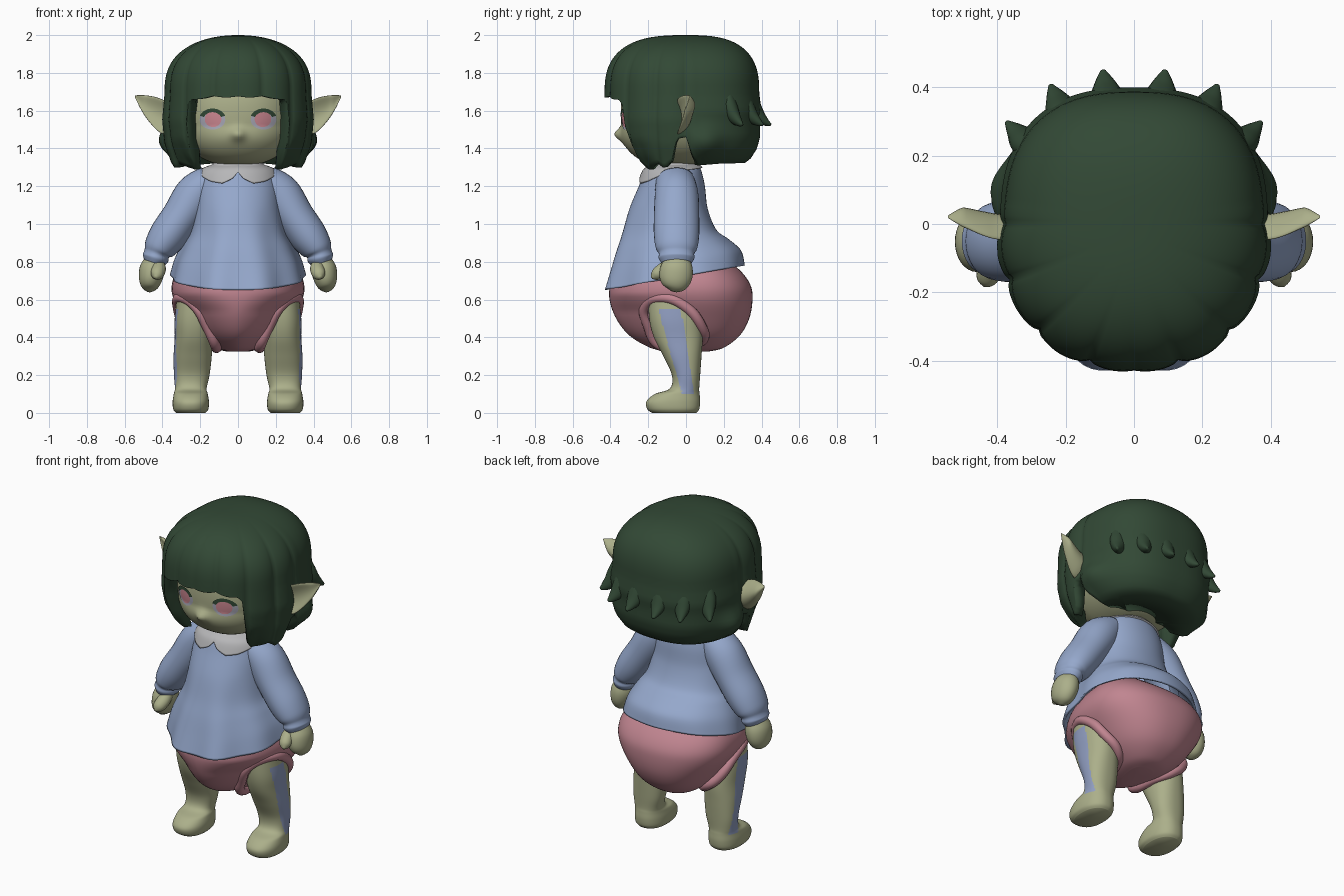
import bpy, bmesh, math
from mathutils import Vector

if "Cube" in bpy.data.objects:
    bpy.data.objects.remove(bpy.data.objects["Cube"])

def material(name, *rgb):
    m = bpy.data.materials.new(name)
    m.diffuse_color = (*rgb, 1)
    m.use_nodes = True
    m.node_tree.nodes["Principled BSDF"].inputs["Base Color"].default_value = m.diffuse_color
    return m

SKIN = material("sage skin", 0.41, 0.43, 0.255)
HAIR = material("dark green hair", 0.032, 0.066, 0.036)
BLUE = material("blue cloth", 0.30, 0.39, 0.60)
PINK = material("pink cloth", 0.53, 0.235, 0.28)
WHITE = material("collar grey", 0.47, 0.47, 0.48)
STRIPE = material("leg stripe blue", 0.28, 0.34, 0.53)
EYE = material("eye lavender", 0.40, 0.40, 0.48)
IRIS = material("iris pink", 0.62, 0.25, 0.29)

def grid(name, rings, mats, cap=(True, True), closed=True, rule=None):
    """Skin a list of equal rings into one smooth mesh."""
    bm = bmesh.new()
    vs = [[bm.verts.new(p) for p in r] for r in rings]
    n = len(rings[0])
    for a, b in zip(vs, vs[1:]):
        for i in range(n if closed else n - 1):
            j = (i + 1) % n
            bm.faces.new((a[i], a[j], b[j], b[i]))
    for end, on in zip((vs[0], vs[-1]), cap):
        if on and closed:
            c = bm.verts.new(sum((v.co for v in end), Vector()) / n)
            for i in range(n):
                bm.faces.new((end[i], end[(i + 1) % n], c))
    bmesh.ops.recalc_face_normals(bm, faces=bm.faces)
    if not closed and sum(f.normal.y for f in bm.faces) > 0:
        bmesh.ops.reverse_faces(bm, faces=bm.faces)
    for f in bm.faces:
        f.smooth = True
        if rule:
            f.material_index = rule(f.calc_center_median())
    me = bpy.data.meshes.new(name)
    bm.to_mesh(me)
    bm.free()
    for m in mats:
        me.materials.append(m)
    bpy.context.collection.objects.link(bpy.data.objects.new(name, me))

def pair(name, rings, mats, **kw):
    for side, s in (("left", 1), ("right", -1)):
        grid(side + "_" + name, [[(s * p[0], p[1], p[2]) for p in r] for r in rings], mats, **kw)

def interp(table, v):
    """Piecewise linear lookup in (key, value) rows sorted by key."""
    if v <= table[0][0]:
        return table[0][1]
    for (a, x), (b, y) in zip(table, table[1:]):
        if v <= b:
            return x + (y - x) * (v - a) / (b - a)
    return table[-1][1]

def spline(rows, n):
    """Catmull-Rom resampling of section rows, n steps each."""
    out = []
    for i in range(len(rows) - 1):
        quad = list(zip(rows[max(i - 1, 0)], rows[i], rows[i + 1], rows[min(i + 2, len(rows) - 1)]))
        for t in (k / n for k in range(n)):
            out.append(tuple(b + 0.5 * t * (c - a + t * (2 * a - 5 * b + 4 * c - d + t * (3 * (b - c) + d - a)))
                             for a, b, c, d in quad))
    return out + [tuple(rows[-1])]

def power(v, e):
    return math.copysign(abs(v) ** e, v)

def ramp(v, a, b):
    return min(1, max(0, (v - a) / (b - a)))

def oval(z, cx, rx, yf, yb, yc, p=2.2, n=64, pf=None):
    """Egg-shaped ring: widest at yc, from yf (front) to yb (back); pf squares the front half."""
    pts = []
    for i in range(n):
        a = math.tau * i / n
        e = 2 / (pf if pf and math.cos(a) > 0 else p)
        c = power(math.cos(a), e)
        pts.append((cx + rx * power(math.sin(a), e), yc - c * (yc - yf if c > 0 else yb - yc), z))
    return pts

def tube(rows, n=32):
    """Rings square to a path; rows are x, y, z, radius in xz, radius in y."""
    rings = []
    for i, (x, y, z, r1, r2) in enumerate(rows):
        t = Vector(rows[min(i + 1, len(rows) - 1)][:3]) - Vector(rows[max(i - 1, 0)][:3])
        u = t.cross(Vector((0, 1, 0))).normalized()
        w = u.cross(t).normalized()
        rings.append([Vector((x, y, z)) + u * r1 * math.cos(math.tau * k / n) + w * r2 * math.sin(math.tau * k / n)
                      for k in range(n)])
    return rings

# Head with muzzle and button nose raised from the face, and neck
HX, HY, HZ, HC, HP = 0.325, 0.345, 0.295, 1.60, 2.25

def bump(x, z):
    return (0.032 * math.exp(-(x / 0.036) ** 2 - ((z - 1.475) / 0.032) ** 2) + 0.06 * ramp(z, 1.52, 1.33)
            + 0.012 * math.exp(-(x / 0.16) ** 2 - ((z - 1.46) / 0.06) ** 2))

rings = []
for i in range(1, 70):
    a = math.pi * i / 70
    s, z = math.sin(a) ** (2 / HP), HC + HZ * power(math.cos(a), 2 / HP)
    rings.append([(x, y - bump(x, z) * ramp(y, 0.1, -0.1), z)
                  for x, y, _ in oval(z, 0, HX * s, -HY * s, 0.25 * s, 0, HP, 160)])
grid("head", rings, [SKIN])
grid("neck", [oval(z, 0, 0.12, -0.17, 0.06, -0.05) for z in (1.2, 1.3, 1.4)], [SKIN])

# Eyes: thin plates that follow the face
def eye_plate(name, mat, cx, cz, rx, rz, a0, a1, r0, r1, lift):
    rings = []
    for k in range(6):
        r = r0 + (r1 - r0) * k / 5
        row = []
        for i in range(33):
            a = math.radians(a0 + (a1 - a0) * i / 32)
            x, z = cx + rx * r * math.cos(a), cz + rz * r * math.sin(a)
            d = 1 - abs(x / HX) ** HP - abs((z - HC) / HZ) ** HP
            row.append((x, -HY * max(d, 0) ** (1 / HP) - bump(x, z) - lift, z))
        rings.append(row)
    pair(name, rings, [mat], closed=False)

eye_plate("eye_white", EYE, 0.135, 1.553, 0.068, 0.053, 0, 360, 0.01, 1, 0.003)
eye_plate("iris", IRIS, 0.132, 1.555, 0.044, 0.042, 0, 360, 0.01, 1, 0.005)
eye_plate("eyelash", HAIR, 0.135, 1.553, 0.066, 0.054, 20, 160, 0.72, 1.08, 0.007)

# Pointed ears with a dished front: x, middle z, half height, y
rows = spline([(0.32, 1.555, 0.07, -0.02), (0.39, 1.565, 0.09, -0.02), (0.44, 1.59, 0.083, -0.01),
               (0.50, 1.632, 0.05, 0.01), (0.545, 1.675, 0.006, 0.02)], 6)
pair("ear", [[(x, y + 0.026 * min(1, h / 0.05) * math.sin(a) - 0.5 * h * (math.cos(a) ** 2 - 0.5),
               z + h * math.cos(a)) for a in (math.tau * k / 32 for k in range(32))]
             for x, z, h, y in rows], [SKIN])

# Hair: one thick shell whose lower rim follows bangs, side locks and back
RIM = [(0, 1.685), (34, 1.67), (38, 1.63), (41, 1.46), (44, 1.33), (49, 1.285), (64, 1.32), (71, 1.295), (78, 1.33),
       (83, 1.45), (90, 1.46), (95, 1.36), (102, 1.31), (125, 1.32), (180, 1.325)]
FRONT = [(1.28, 0.70), (1.36, 0.86), (1.45, 0.97), (1.55, 1.01), (1.69, 1.0)]
SIDE = [(1.28, 0.88), (1.42, 0.99), (1.55, 1.03), (1.69, 1.0)]
BACK = [(1.31, 0.76), (1.345, 0.88), (1.40, 0.97), (1.46, 1.01), (1.54, 1.01), (1.60, 1.03), (1.69, 1.0)]

def hair_point(phi, z, sx, sy):
    a, d = math.radians(phi), abs(phi)
    b, p = (0.42, 2.3) if d < 90 else (0.388, 2.5)
    r = (abs(math.sin(a) / 0.38) ** p + abs(math.cos(a) / b) ** p) ** (-1 / p)
    front = ramp(d, 100, 85)
    strand = abs(math.sin(math.radians(d * 7.5 + 45)))
    r += sy * sy * front * (0.018 * strand ** 0.6 - 0.006)
    return (r * sx * math.sin(a), -r * sy * math.cos(a), z)

def hair_scale(d, z):
    j, k = ramp(d, 52, 70), ramp(d, 88, 103)
    s = (interp(FRONT, z) * (1 - j) + interp(SIDE, z) * j) * (1 - k) + interp(BACK, z) * k
    return s + 0.12 * math.exp(-((d - 104) / 13) ** 2 - ((z - 1.43) / 0.08) ** 2)

angles = [-180 + 2 * i for i in range(180)]
rings = []
for i in range(1, 22):
    t = math.pi / 2 * i / 21
    rings.append([hair_point(p, 1.69 + 0.31 * math.cos(t) ** 0.74, math.sin(t) ** 0.93, math.sin(t) ** 0.7)
                  for p in angles])
rim = [interp(RIM, abs(p)) - (0.012 * abs(math.sin(math.radians(abs(p) * 7.5 + 45))) if abs(p) < 36 else 0)
       for p in angles]
for i in range(1, 17):
    row = []
    for p, zb in zip(angles, rim):
        z = 1.69 + (zb - 1.69) * i / 16
        s = hair_scale(abs(p), z)
        row.append(hair_point(p, z, s, s))
    rings.append(row)
row = []
for p, z in zip(angles, rim):
    s = hair_scale(abs(p), z) * (0.87 - 0.5 * ramp(abs(p), 95, 125))
    row.append(hair_point(p, z + 0.003, s, s))
rings.append(row)
rings.append([hair_point(p, 1.72, 0.76, 0.78 - 0.4 * ramp(abs(p), 95, 125)) for p in angles])
grid("hair", rings, [HAIR], cap=(True, False))

# Flicked tips around the back of the hair
for x, y in ((0.08, 0.382), (0.215, 0.345), (0.325, 0.25)):
    d = Vector((x * 0.75, y, 0)).normalized()
    rows = [(x + d.x * o, y + d.y * o, z, r, r * 0.8)
            for o, z, r in ((-0.05, 1.71, 0.035), (-0.03, 1.63, 0.052), (0.0, 1.575, 0.046),
                            (0.04, 1.54, 0.026), (0.068, 1.525, 0.008))]
    pair("hair_tip", tube(spline(rows, 5), 16), [HAIR])

# Dress body: z, half width, front, back, lift of the ring at the back
DRESS = [(1.315, 0.12, -0.17, 0.06, 0), (1.285, 0.185, -0.215, 0.08, 0), (1.20, 0.215, -0.25, 0.10, 0),
         (1.08, 0.23, -0.30, 0.115, 0), (0.95, 0.255, -0.34, 0.16, 0.02), (0.85, 0.295, -0.375, 0.225, 0.07),
         (0.75, 0.335, -0.405, 0.29, 0.11), (0.65, 0.36, -0.435, 0.31, 0.13)]
rings = []
rows = spline(DRESS, 6)
for z, rx, yf, yb, lift in rows + [(0.655, 0.345, -0.415, 0.29, 0.13), (0.8, 0.28, -0.33, 0.2, 0.1)]:
    low = ramp(z, 1.1, 0.65)
    yc = -0.06 + 0.07 * low
    ring = []
    for i, (x, y, _) in enumerate(oval(z, 0, rx, yf, yb, yc, 2.1, 96)):
        k = 1 + 0.028 * low * math.cos(9 * math.tau * i / 96 + math.pi) * (1 if y < 0 else 0.2)
        ring.append((x * k, yc + (y - yc) * k, z + lift * (y - yf) / (yb - yf)))
    rings.append(ring)
grid("dress", rings, [BLUE], cap=(True, False))

# Round two-lobed collar lying on the dress
EDGE = [(0, 1.275), (8, 1.24), (22, 1.215), (40, 1.225), (60, 1.25), (90, 1.28), (180, 1.30)]
zs = [(r[0], r[1:4]) for r in reversed(rows) if r[0] > 1.1]
rings = []
for k in range(13):
    ring = []
    for i in range(96):
        a = math.tau * i / 96
        z = 1.325 - (1.325 - interp(EDGE, math.degrees(min(a, math.tau - a)))) * min(k, 11) / 11
        rx, yf, yb = (interp([(q, v[j]) for q, v in zs], z) for j in range(3))
        o = 0.014 if k < 12 else -0.01
        c = math.cos(a)
        ring.append(((rx + o) * math.sin(a), -0.06 - c * (-0.06 - yf + o if c > 0 else yb + 0.06 + o), z))
    rings.append(ring)
grid("collar", rings, [WHITE], cap=(False, False))

# Sleeves with gathered cuffs
sleeve = [(0.14, -0.06, 1.24, 0.08, 0.10), (0.22, -0.05, 1.16, 0.11, 0.115), (0.30, -0.05, 1.04, 0.103, 0.12),
          (0.37, -0.05, 0.94, 0.10, 0.12), (0.415, -0.05, 0.875, 0.085, 0.11), (0.43, -0.05, 0.845, 0.068, 0.094),
          (0.437, -0.05, 0.82, 0.07, 0.095), (0.445, -0.05, 0.795, 0.055, 0.08)]
pair("sleeve", tube(spline(sleeve, 5)), [BLUE])

# Mitten hands with thumbs
hand = [(0.44, -0.05, 0.83, 0.04, 0.06), (0.452, -0.05, 0.77, 0.066, 0.085), (0.463, -0.055, 0.71, 0.062, 0.085),
        (0.468, -0.06, 0.665, 0.044, 0.06), (0.47, -0.065, 0.642, 0.012, 0.015)]
pair("hand", tube(spline(hand, 5)), [SKIN])
thumb = [(0.425, -0.07, 0.79, 0.034, 0.034), (0.42, -0.12, 0.76, 0.038, 0.036),
         (0.43, -0.16, 0.73, 0.032, 0.03), (0.437, -0.18, 0.715, 0.008, 0.008)]
pair("thumb", tube(spline(thumb, 5), 20), [SKIN])

# Puffy pants, narrower in front between the legs: z, half width, front, back
pants = [(0.325, 0.06, -0.10, 0.12), (0.345, 0.125, -0.19, 0.20), (0.41, 0.21, -0.30, 0.285), (0.50, 0.28, -0.37, 0.335),
         (0.60, 0.34, -0.405, 0.352), (0.68, 0.35, -0.40, 0.34), (0.76, 0.315, -0.36, 0.28), (0.85, 0.23, -0.28, 0.16)]
grid("pants", [oval(z, 0, rx, yf, yb, 0.06, 2.25, 64, 1.75 + 0.45 * ramp(z, 0.54, 0.63))
               for z, rx, yf, yb in spline(pants, 6)], [PINK])

# Rolled leg openings
loop = [(.12, -.14, .36), (.165, -.2, .46), (.225, -.215, .565), (.305, -.12, .61),
        (.318, 0, .56), (.28, .08, .46), (.2, .09, .39), (.13, 0, .355)]
for side, s in (("left", 1), ("right", -1)):
    cu = bpy.data.curves.new(side + "_leg_opening", 'CURVE')
    cu.dimensions = '3D'
    sp = cu.splines.new('BEZIER')
    sp.bezier_points.add(len(loop) - 1)
    for bp, (x, y, z) in zip(sp.bezier_points, loop):
        bp.co = (s * x, y, z)
        bp.handle_left_type = bp.handle_right_type = 'AUTO'
    sp.use_cyclic_u = True
    cu.bevel_depth, cu.bevel_resolution = 0.028, 4
    cu.materials.append(PINK)
    bpy.context.collection.objects.link(bpy.data.objects.new(cu.name, cu))

# Legs with feet: z, centre x, half width, front, back; painted stripe outside
leg = [(0, 0.25, 0.078, -0.18, 0.055), (0.02, 0.25, 0.093, -0.205, 0.07), (0.06, 0.25, 0.096, -0.21, 0.075),
       (0.10, 0.25, 0.09, -0.165, 0.072), (0.13, 0.25, 0.084, -0.085, 0.07), (0.20, 0.245, 0.094, -0.075, 0.075),
       (0.30, 0.24, 0.101, -0.12, 0.082), (0.40, 0.235, 0.10, -0.17, 0.088), (0.50, 0.232, 0.103, -0.195, 0.08),
       (0.64, 0.23, 0.09, -0.2, 0.06)]

def stripe(c):
    mid = 0.0 - 0.22 * (c.z - 0.15)
    return int(0.1 < c.z < 0.56 and abs(c.x) > 0.25 and abs(c.y - mid) < 0.033 + 0.06 * (c.z - 0.1))

pair("leg", [oval(z, cx, rx, yf, yb, (yf + yb) / 2, 2.3, 96) for z, cx, rx, yf, yb in spline(leg, 6)],
     [SKIN, STRIPE], rule=stripe)
